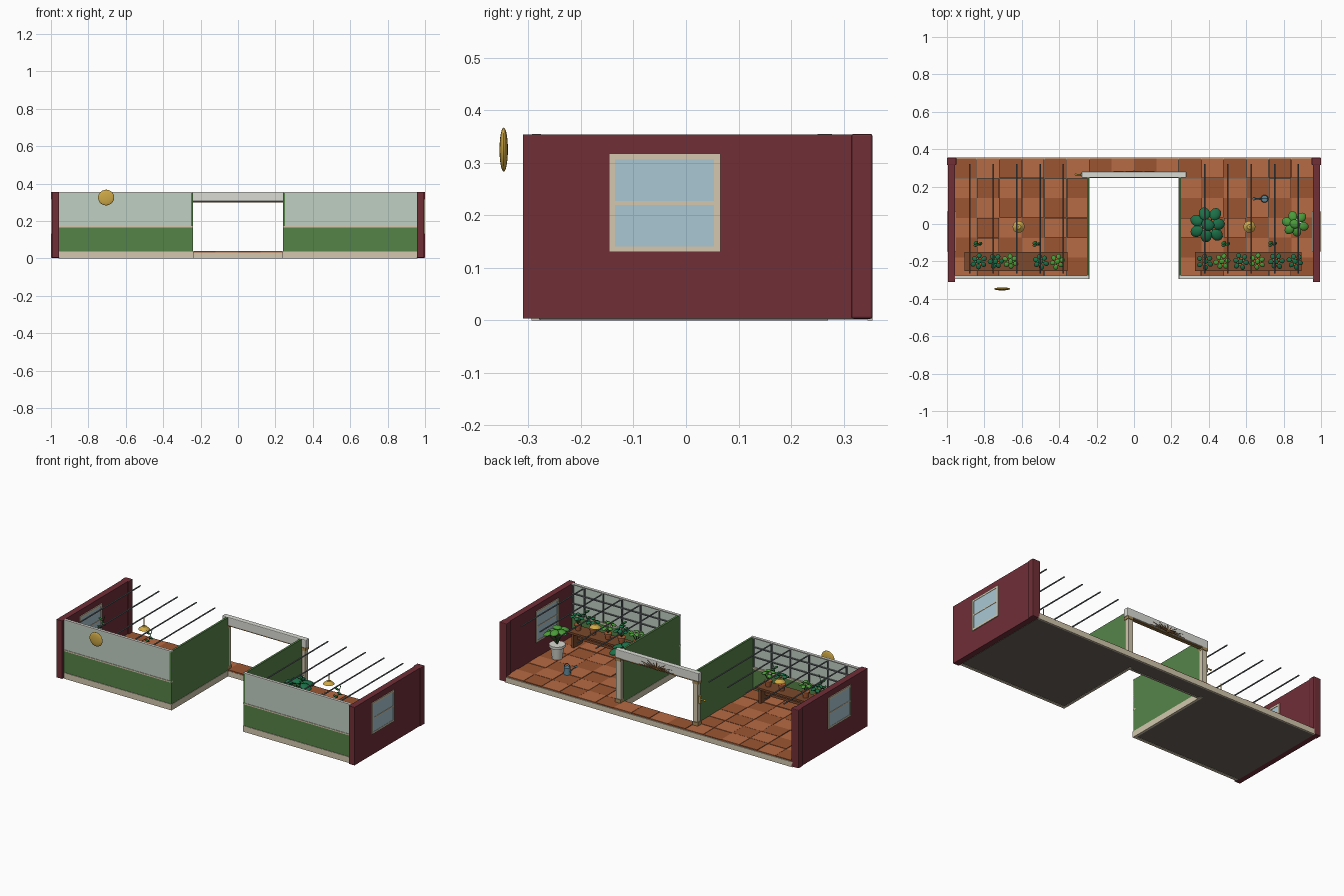
import bpy, bmesh, math, random
from mathutils import Vector, Matrix

if "Cube" in bpy.data.objects:
    bpy.data.objects.remove(bpy.data.objects["Cube"])

random.seed(4)
mats = {}


def material(hexcol):
    if hexcol not in mats:
        m = bpy.data.materials.new("colour_" + hexcol)
        rgb = [(int(hexcol[i:i + 2], 16) / 255) ** 2.2 for i in (0, 2, 4)]
        m.diffuse_color = (*rgb, 1)
        m.use_nodes = True
        m.node_tree.nodes["Principled BSDF"].inputs["Base Color"].default_value = m.diffuse_color
        mats[hexcol] = m
    return mats[hexcol]


def box(bm, x0, x1, y0, y1, z0, z1):
    c = Matrix.Translation(((x0 + x1) / 2, (y0 + y1) / 2, (z0 + z1) / 2))
    s = Matrix.Diagonal((abs(x1 - x0), abs(y1 - y0), abs(z1 - z0), 1))
    bmesh.ops.create_cube(bm, size=1, matrix=c @ s)


def rod(bm, p, q, r0, r1=None, n=10):
    p, q = Vector(p), Vector(q)
    d = q - p
    m = Matrix.Translation((p + q) / 2) @ d.to_track_quat('Z', 'Y').to_matrix().to_4x4()
    bmesh.ops.create_cone(bm, cap_ends=True, segments=n, radius1=r0,
                          radius2=r0 if r1 is None else r1, depth=d.length, matrix=m)


def ball(bm, c, s, yaw=0, tilt=0, n=12):
    m = (Matrix.Translation(c) @ Matrix.Rotation(yaw, 4, 'Z') @
         Matrix.Rotation(tilt, 4, 'Y') @ Matrix.Diagonal((*s, 1)))
    bmesh.ops.create_uvsphere(bm, u_segments=n, v_segments=max(6, n // 2), radius=1, matrix=m)


def done(bm, name, col=None, smooth=False):
    me = bpy.data.meshes.new(name)
    bm.to_mesh(me)
    bm.free()
    ob = bpy.data.objects.new(name, me)
    bpy.context.collection.objects.link(ob)
    if col:
        me.materials.append(material(col))
    if smooth:
        me.shade_smooth()
        me.set_sharp_from_angle(angle=math.radians(40))
    return ob


def boxes(name, col, *dims):
    bm = bmesh.new()
    for d in dims:
        box(bm, *d)
    return done(bm, name, col)


CREAM, GREEN, MAROON, WHITE = "D2C6AC", "56824A", "70323A", "DADAD4"
WOOD, GOLD, METAL, TERRA = "7A4A30", "CDA748", "6E7276", "B0613A"
DARK, BRIGHT = "22704A", "4C9A3C"

# U-shaped floor: slab, cream edging, loose terracotta tiles
boxes("floor_slab", "6A645C", (-0.96, -0.25, -0.28, 0.345, 0.002, 0.03),
      (0.25, 0.96, -0.28, 0.345, 0.002, 0.03), (-0.25, 0.25, 0.255, 0.345, 0.002, 0.03))
boxes("floor_edging", CREAM, (-0.96, 0.96, 0.345, 0.355, 0, 0.032),
      (-0.24, 0.24, 0.245, 0.255, 0, 0.032))
tones = [bmesh.new(), bmesh.new()]
for i in range(16):
    for j in range(6):
        if 6 <= i <= 9 and j < 5:
            continue
        x, y = -0.96 + 0.12 * i, -0.285 + 0.106 * j
        box(tones[(i + j) % 2], x + .001, x + .119, y + .001, y + .105, 0.028,
            0.038 + random.uniform(-.002, .002))
done(tones[0], "light_tiles", "B56A45")
done(tones[1], "dark_tiles", "9A5636")

for s, side in ((-1, "left"), (1, "right")):
    # end wall with its back pillar
    boxes(side + "_end_wall", MAROON, (s * .957, s * .995, -.31, .32, .004, .354))
    p = boxes(side + "_pillar", MAROON, (s * .95, s * 1.0, .315, .355, .003, .355))
    b = p.modifiers.new("bevel", 'BEVEL')
    b.width, b.segments = .004, 2

    # sash window, showing on both faces of the wall
    boxes(side + "_window_frame", CREAM,
          *[(s * .952, s * 1.0, y0, y1, z0, z1) for y0, y1, z0, z1 in
            ((-.147, -.135, .13, .318), (.053, .066, .13, .318), (-.135, .053, .13, .141),
             (-.135, .053, .22, .227), (-.135, .053, .306, .318))])
    boxes(side + "_window_glass", "A8C6D2", (s * .9545, s * .998, -.135, .053, .141, .22),
          (s * .9545, s * .998, -.135, .053, .227, .306))

    # front wall: plinth, green panel, ledge, glazing and top rail
    a, c = s * .24, s * .957
    boxes(side + "_plinth", CREAM, (a, c, -.294, -.276, 0, .036),
          (s * .238, s * .252, -.294, .27, 0, .036))
    boxes(side + "_front_panel", GREEN, (a, c, -.291, -.279, .036, .166))
    boxes(side + "_ledge", CREAM, (a, c, -.294, -.275, .166, .174))
    boxes(side + "_front_glazing", "BFCFC2", (a, c, -.291, -.285, .174, .352))
    boxes(side + "_top_rail", WHITE, (a, c, -.293, -.276, .349, .355))
    boxes(side + "_glazing_bars", METAL,
          *[(s * x - .003, s * x + .003, -.285, -.277, .174, .35)
            for x in (.255, .375, .5, .625, .75, .875, .95)],
          *[(a, c, -.285, -.278, z - .003, z + .003) for z in (.235, .295)])
    # inner side wall
    boxes(side + "_inner_wall", GREEN, (s * .24, s * .252, -.292, .255, .036, .354))

    # roof rods
    bm = bmesh.new()
    for x in (.378, .502, .627, .752, .877):
        rod(bm, (s * x, -.265, .347), (s * x, .32, .347), .004, n=8)
    done(bm, side + "_roof_rods", METAL, True)

    # hanging lamp
    bm = bmesh.new()
    rod(bm, (s * .617, -.015, .30), (s * .617, -.015, .348), .003)
    rod(bm, (s * .617, -.015, .284), (s * .617, -.015, .302), .032, .012, 20)
    ball(bm, (s * .617, -.015, .283), (.012, .012, .012))
    done(bm, side + "_lamp", GOLD, True)

    # potting bench with board ends
    b0, b1 = (-.905, -.355) if s < 0 else (.325, .895)
    boxes(side + "_bench", WOOD, (b0, b1, -.25, -.15, .12, .132),
          (b0 + .02, b0 + .035, -.243, -.157, .036, .12),
          (b1 - .035, b1 - .02, -.243, -.157, .036, .12),
          (b0 + .03, b1 - .03, -.205, -.195, .075, .09))

    # back doorway post with foot and cap blocks
    boxes(side + "_door_post", CREAM, (s * .241, s * .272, .25, .278, .036, .305))
    boxes(side + "_door_post_blocks", "A58A58", (s * .24, s * .276, .248, .282, .036, .058),
          (s * .24, s * .276, .248, .282, .288, .305))

# doorway header, trim and sunburst
h = boxes("door_header", WHITE, (-.28, .28, .248, .28, .305, .355))
b = h.modifiers.new("bevel", 'BEVEL')
b.width, b.segments = .004, 2
boxes("door_header_trim", "8A6A3C", (-.24, .24, .254, .276, .299, .306))
bm = bmesh.new()
for k in range(13):
    t = math.pi * k / 12
    r = 1 if k % 2 == 0 else .75
    rod(bm, (0, .281, .309), (.12 * r * math.cos(t), .281, .309 + .042 * r * math.sin(t)),
        .0035, .001, 6)
ball(bm, (0, .281, .31), (.014, .004, .009))
done(bm, "sunburst", "6B4A2C", True)

# brass pull beside the doorway
bm = bmesh.new()
box(bm, -.286, -.27, .257, .271, .17, .215)
rod(bm, (-.284, .264, .195), (-.308, .264, .195), .004)
ball(bm, (-.311, .264, .195), (.006, .006, .006))
done(bm, "brass_pull", GOLD, True)

# gold disc in front of the left wing
bm = bmesh.new()
ball(bm, (-.705, -.347, .325), (.043, .008, .042), n=28)
done(bm, "gold_disc", GOLD, True)


def plant(name, x, y, z, pot, potcol, col, leaves, spread, height, leaf):
    """Tapered pot, curved stems and a ring of leaf pads round a top leaf."""
    bm = bmesh.new()
    ph, pr = pot
    rod(bm, (x, y, z), (x, y, z + ph), pr * .72, pr, 16)
    rod(bm, (x, y, z + ph * .82), (x, y, z + ph), pr * 1.12, n=16)
    done(bm, name + "_pot", potcol, True)
    stems, pads = bmesh.new(), bmesh.new()
    for k in range(leaves):
        t = math.tau * k / (leaves - 1) + x * 7
        r = spread * random.uniform(.85, 1.1) if k < leaves - 1 else 0
        zz = z + ph + height * (random.uniform(.6, .9) if r else 1)
        tip = (x + r * math.cos(t), y + r * math.sin(t), zz)
        rod(stems, (x, y, z + ph), tip, leaf * .12, leaf * .08, 6)
        ball(pads, tip, (leaf, leaf * .85, leaf * .4), t, .3 if r else 0)
    done(stems, name + "_stems", "3C6A34", True)
    done(pads, name + "_leaves", col, True)


# bench plants
for i, x in enumerate((-.83, -.74, -.66, -.50, -.41, .38, .47, .57, .66, .76, .86)):
    plant("bench_plant_%d" % (i + 1), x, -.2, .132, (.035, .02), TERRA,
          BRIGHT if i in (2, 4, 6, 8) else DARK, 7, .03, .06, .015)

# big floor plants
plant("round_leaf_plant", .395, -.005, .038, (.09, .042), TERRA, DARK, 8, .065, .11, .036)
plant("white_pot_plant", .86, .0, .038, (.085, .04), WHITE, BRIGHT, 7, .047, .10, .028)

# sprigs trailing from the roof rods
for i, x in enumerate((-.835, -.52, .49, .74)):
    bm = bmesh.new()
    rod(bm, (x + .02, -.105, .345), (x, -.11, .27), .002, n=6)
    for k, z in enumerate((.275, .295, .315)):
        ball(bm, (x + (.012 if k % 2 else -.01), -.112 + .006 * k, z), (.015, .009, .006), .5, .5)
    done(bm, "hanging_sprig_%d" % (i + 1), "2C6A38", True)

# watering can
bm = bmesh.new()
rod(bm, (.698, .135, .038), (.698, .135, .078), .021, .018, 16)
rod(bm, (.685, .135, .05), (.648, .135, .09), .005, .003, 8)
rod(bm, (.651, .135, .086), (.64, .135, .097), .004, .009, 10)
hoop = [(.698 + .02 * math.cos(t), .135, .076 + .024 * math.sin(t))
        for t in [math.pi * k / 6 for k in range(7)]]
for p, q in zip(hoop, hoop[1:]):
    rod(bm, p, q, .0025, n=6)
done(bm, "watering_can", "5C8494", True)
